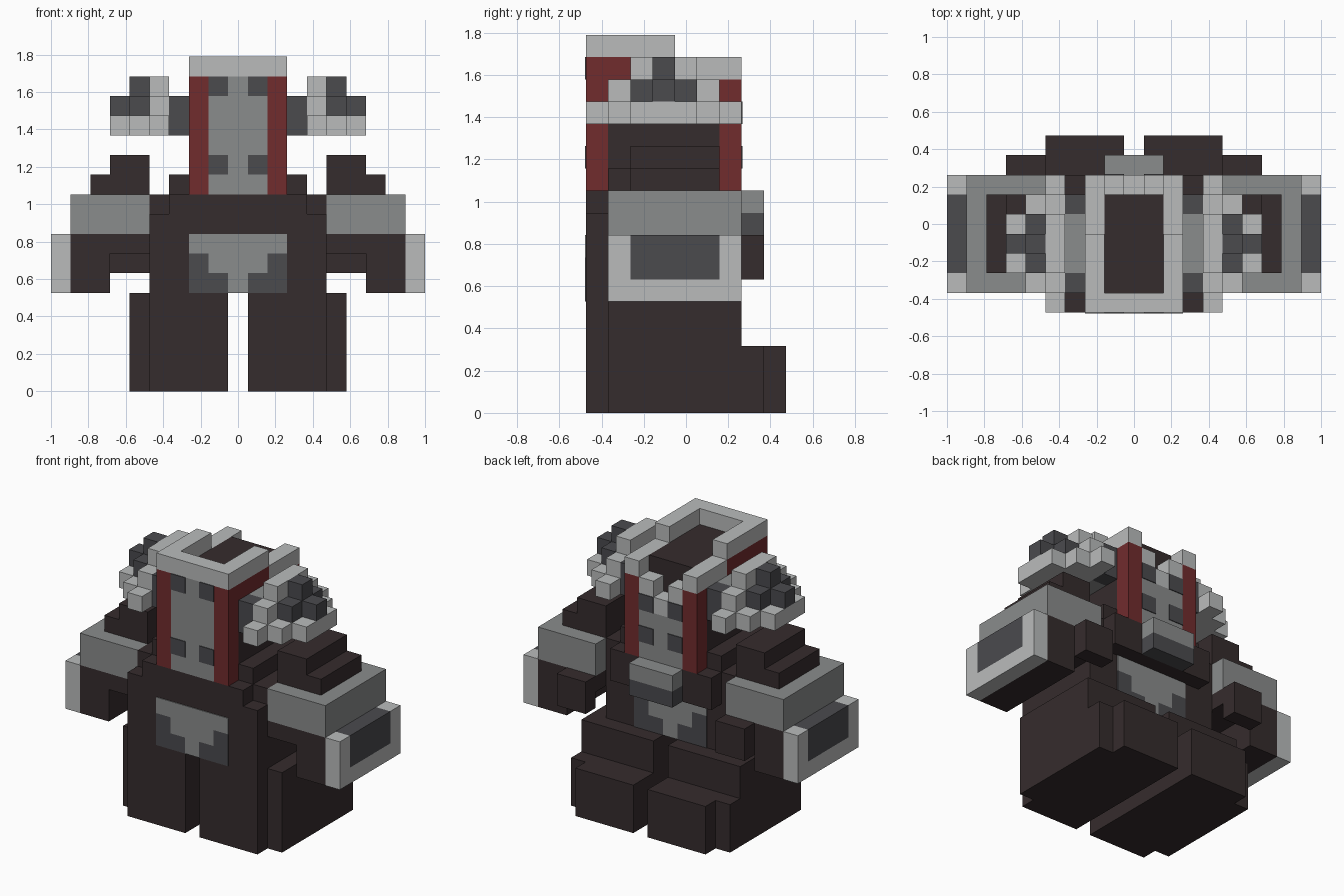
import bpy, bmesh

if "Cube" in bpy.data.objects:
    bpy.data.objects.remove(bpy.data.objects["Cube"])

U = 2 / 19  # size of one block


def material(name, rgb):
    m = bpy.data.materials.new(name)
    m.diffuse_color = (*rgb, 1)
    m.use_nodes = True
    m.node_tree.nodes["Principled BSDF"].inputs["Base Color"].default_value = m.diffuse_color
    return m


DARK = material("dark_brown", (0.036, 0.025, 0.026))
LIGHT = material("light_grey", (0.49, 0.50, 0.50))
GREY = material("mid_grey", (0.255, 0.262, 0.262))
SLATE = material("dark_grey", (0.069, 0.069, 0.076))
RED = material("dark_red", (0.165, 0.025, 0.027))


def part(name, mat, boxes, mirror=False):
    """Boxes are (x0, x1, y0, y1, z0, z1) in blocks; mirror repeats them on -x."""
    bm = bmesh.new()
    if mirror:
        boxes = boxes + [(-b[1], -b[0]) + b[2:] for b in boxes]
    for x0, x1, y0, y1, z0, z1 in boxes:
        verts = bmesh.ops.create_cube(bm, size=1)["verts"]
        for v in verts:
            v.co = ((x0 + x1) / 2 + v.co.x * (x1 - x0),
                    (y0 + y1) / 2 + v.co.y * (y1 - y0),
                    (z0 + z1) / 2 + v.co.z * (z1 - z0))
            v.co *= U
    me = bpy.data.meshes.new(name)
    bm.to_mesh(me)
    bm.free()
    me.materials.append(mat)
    ob = bpy.data.objects.new(name, me)
    bpy.context.collection.objects.link(ob)
    return ob


# Legs with stepped outer sides and feet reaching back
part("legs", DARK, [(.5, 4.5, -4.5, 2.5, 0, 5), (4.5, 5.5, -3.5, 2.5, 0, 5)], True)
part("feet", DARK, [(.5, 4.5, 2.5, 4.5, 0, 3), (4.5, 5.5, 2.5, 3.5, 0, 3)], True)

# Torso
part("torso", DARK, [(-4.5, 4.5, -3.5, 1.5, 5, 10),
                     (-4.5, 4.5, -4.5, -3.5, 5, 9),
                     (-3.5, 3.5, -4.5, -3.5, 9, 10),
                     (-3.5, 3.5, 1.5, 2.5, 8, 10)])
part("neck_sides", DARK, [(2.5, 3.5, -3.5, 1.5, 10, 11)], True)

# Painted belly and lower back panels, as thin plates
T = 0.05
for side, y0, y1 in (("front", -4.5 - T, -4.5), ("back", 1.5, 1.5 + T)):
    part(side + "_panel", GREY, [(-2.5, 2.5, y0, y1, 7, 8),
                                 (-1.5, 1.5, y0, y1, 6, 7),
                                 (-.5, .5, y0, y1, 5, 6)])
    part(side + "_panel_corners", SLATE, [(1.5, 2.5, y0, y1, 5, 7),
                                          (.5, 1.5, y0, y1, 5, 6)], True)

# Small pack on the back
part("pack_top", GREY, [(-1.5, 1.5, 2.5, 3.5, 9, 10)])
part("pack_bottom", SLATE, [(-1.5, 1.5, 2.5, 3.5, 8, 9)])

# Shoulders, arms and elbows
part("shoulders", GREY, [(4.5, 8.5, -3.5, 2.5, 8, 10)], True)
part("shoulder_steps", DARK, [(4.5, 7.5, -2.5, 1.5, 10, 11),
                              (4.5, 6.5, -2.5, 1.5, 11, 12)], True)
part("arms", DARK, [(6.5, 8.5, -3.5, 2.5, 5, 8), (4.5, 6.5, -3.5, 2.5, 7, 8)], True)
part("elbows", DARK, [(4.5, 6.5, 2.5, 3.5, 6, 8)], True)
part("arm_guard_rims", LIGHT, [(8.5, 9.5, -3.5, 2.5, 5, 6),
                               (8.5, 9.5, -3.5, -2.5, 6, 8),
                               (8.5, 9.5, 1.5, 2.5, 6, 8)], True)
part("arm_guard_centres", SLATE, [(8.5, 9.5, -2.5, 1.5, 6, 8)], True)

# Head: dark core, grey face, red corner columns
part("head_core", DARK, [(-1.5, 1.5, -3.5, 1.5, 10, 16)])
part("head_sides", DARK, [(1.5, 2.5, -3.5, 1.5, 10, 14),
                          (1.5, 2.5, -.5, 1.5, 14, 15)], True)
part("head_front", GREY, [(-1.5, 1.5, -4.5, -3.5, 10, 16)])
part("head_back", GREY, [(-1.5, 1.5, 1.5, 2.5, 10, 13)])
part("head_back_steps", GREY, [(.5, 1.5, 1.5, 2.5, 13, 14)], True)
part("red_columns", RED, [(1.5, 2.5, -4.5, -3.5, 10, 16),
                          (1.5, 2.5, -3.5, -.5, 14, 16),
                          (1.5, 2.5, 1.5, 2.5, 10, 15)], True)
part("front_spots", SLATE, [(.5, 1.5, -4.5 - T, -4.5, z, z + 1) for z in (11, 15)], True)
part("back_spots", SLATE, [(.5, 1.5, 2.5, 2.5 + T, z, z + 1) for z in (11, 13)], True)

# Light rim around the top, stepping down towards the back
part("rim_front", LIGHT, [(-2.5, 2.5, -4.5, -3.5, 16, 17)])
part("rim_sides", LIGHT, [(1.5, 2.5, -3.5, -.5, 16, 17),
                          (1.5, 2.5, -.5, 2.5, 15, 16),
                          (.5, 1.5, 1.5, 2.5, 14, 15)], True)
part("rim_back_notch", LIGHT, [(-.5, .5, 1.5, 2.5, 13, 14)])

# Stepped half-domes on the sides of the head
part("dome_mounts", SLATE, [(2.5, 3.5, -3.5, -2.5, 13, 15),
                            (2.5, 3.5, .5, 1.5, 13, 15)], True)
part("dome_mount_centres", GREY, [(2.5, 3.5, -2.5, .5, 13, 15)], True)
part("dome_shells", LIGHT, [(3.5, 4.5, -4.5, 2.5, 13, 14),
                            (4.5, 5.5, -3.5, 1.5, 13, 14),
                            (5.5, 6.5, -2.5, .5, 13, 14),
                            (3.5, 4.5, -3.5, 1.5, 14, 15),
                            (3.5, 4.5, -2.5, .5, 15, 16)], True)
part("dome_centres", SLATE, [(4.5, 5.5, -2.5, .5, 14, 15),
                             (5.5, 6.5, -1.5, -.5, 14, 15),
                             (4.5, 5.5, -1.5, -.5, 15, 16)], True)
